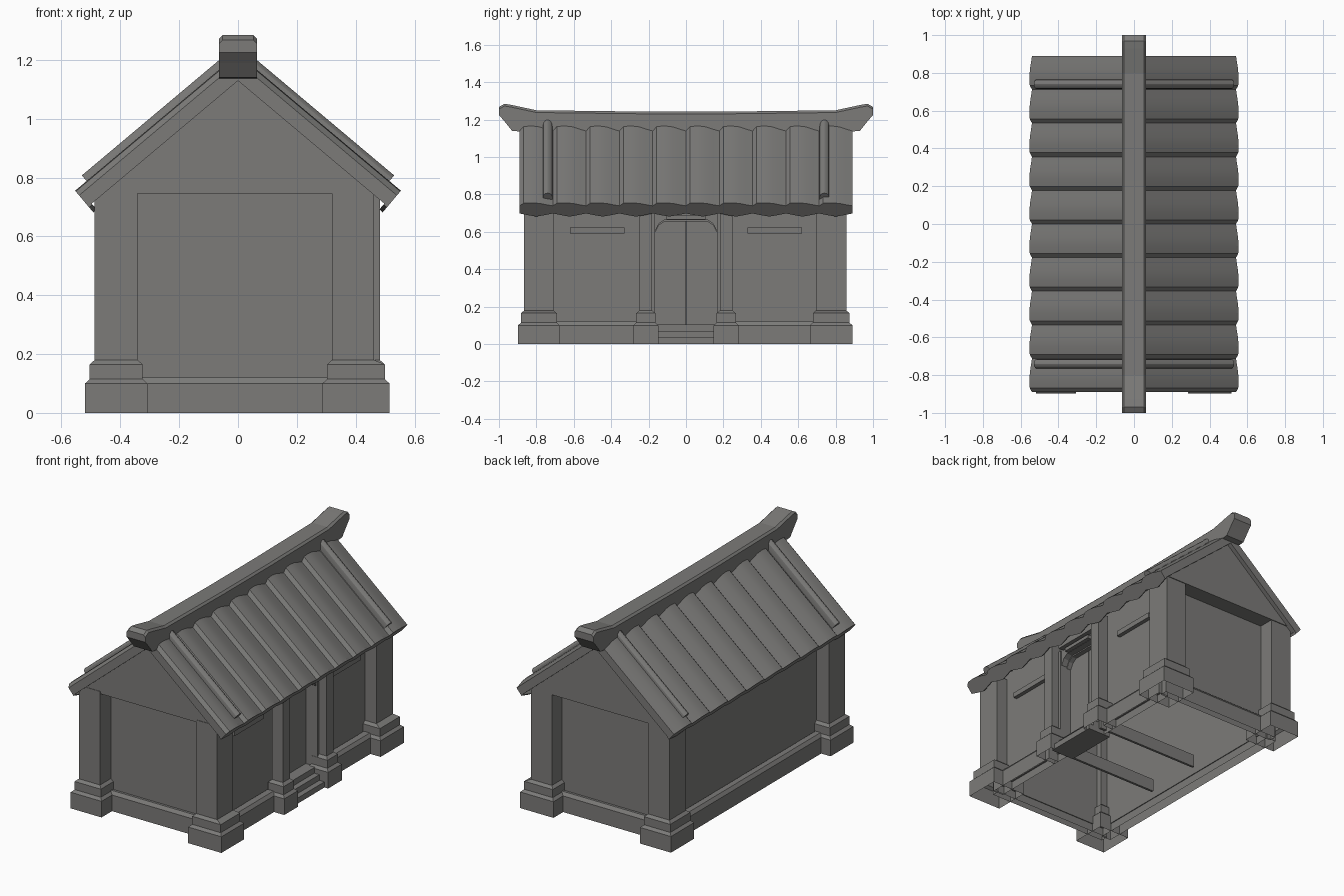
import bpy, bmesh, math

if "Cube" in bpy.data.objects:
    bpy.data.objects.remove(bpy.data.objects["Cube"])

stone = bpy.data.materials.new("warm_grey")
stone.diffuse_color = (0.2, 0.197, 0.19, 1)
stone.use_nodes = True
stone.node_tree.nodes["Principled BSDF"].inputs["Base Color"].default_value = stone.diffuse_color


def loft(name, rings, smooth=False, bottom=True):
    """Solid through a list of equal-length point rings; the first end can stay open."""
    bm = bmesh.new()
    vs = [[bm.verts.new(p) for p in r] for r in rings]
    n = len(vs[0])
    for a, b in zip(vs, vs[1:]):
        for i in range(n):
            j = (i + 1) % n
            bm.faces.new((a[i], a[j], b[j], b[i]))
    first = bm.faces.new(vs[0])
    bm.faces.new(vs[-1])
    bmesh.ops.recalc_face_normals(bm, faces=bm.faces)
    if not bottom:
        bmesh.ops.delete(bm, geom=[first], context='FACES_ONLY')
    me = bpy.data.meshes.new(name)
    bm.to_mesh(me)
    bm.free()
    me.materials.append(stone)
    ob = bpy.data.objects.new(name, me)
    bpy.context.collection.objects.link(ob)
    if smooth:
        bpy.ops.object.select_all(action='DESELECT')
        ob.select_set(True)
        bpy.context.view_layer.objects.active = ob
        bpy.ops.object.shade_smooth_by_angle(angle=math.radians(30))
    return ob


def rect(x0, x1, y0, y1, z, i=0, r=None):
    r = i if r is None else r
    return [(x0 + i, y0 + i, z), (x1 - r, y0 + i, z), (x1 - r, y1 - i, z), (x0 + i, y1 - i, z)]


def box(name, x0, x1, y0, y1, z0, z1):
    return loft(name, [rect(x0, x1, y0, y1, z0), rect(x0, x1, y0, y1, z1)])


def pillar(name, x0, x1, y0, y1, top, right=.033):
    """Hollow square post on a two-tier chamfered plinth."""
    tiers = [(0, 0, 0), (.10, 0, 0), (.115, .016, .016), (.165, .016, .016),
             (.18, .033, right), (top, .033, right)]
    return loft(name, [rect(x0, x1, y0, y1, z, i, r) for z, i, r in tiers], bottom=False)


def sill(name, x0, x1, y0, y1):
    return loft(name, [rect(x0, x1, y0, y1, z, i) for z, i in [(0, 0), (.10, 0), (.12, .015)]],
                bottom=False)


# Corner pillars
for xn, x0, x1, right in (("left", -.52, -.308, .033), ("right", .287, .515, .052)):
    for yn, y0, y1 in (("front", -.898, -.675), ("back", .662, .89)):
        pillar(f"corner_pillar_{yn}_{xn}", x0, x1, y0, y1, .76, right)

# Gable ends: recessed wall, sill and triangular top
for s, n in ((-1, "front"), (1, "back")):
    a, b = sorted((s * .76, s * .745))
    box(f"gable_wall_{n}", -.40, .39, a, b, .05, .77)
    a, b = sorted((s * .795, s * .75))
    sill(f"gable_sill_{n}", -.42, .42, a, b)
    tri = [(-.487, .745), (.482, .745), (0, 1.15)]
    loft(f"gable_top_{n}", [[(x, s * y, z) for x, z in tri] for y in (.862, .75)])

# Long walls
box("left_wall", -.40, -.385, -.75, .75, .05, .80)
sill("left_sill", -.455, -.39, -.76, .76)
for s, n in ((-1, "front"), (1, "back")):
    a, b = sorted((s * .17, s * .75))
    box(f"right_wall_{n}", .37, .385, a, b, .05, .80)
    a, b = sorted((s * .25, s * .76))
    sill(f"right_sill_{n}", .375, .445, a, b)
    a, b = sorted((s * .33, s * .62))
    box(f"wall_ledge_{n}", .38, .41, a, b, .59, .622)
    # Door posts, jambs, leaves and floor beams
    a, b = sorted((s * .148, s * .282))
    pillar(f"door_post_{n}", .375, .515, a, b, .76)
    a, b = sorted((s * .165, s * .19))
    box(f"door_jamb_{n}", .325, .43, a, b, .10, .70)
    a, b = sorted((s * .002, s * .17))
    box(f"door_leaf_{n}", .33, .35, a, b, .10, .70)
    a, b = sorted((s * .18, s * .195))
    box(f"floor_beam_{n}", -.30, .42, a, b, .02, .10)

# Door head: nested arch frames and lintel
half = [(.185, .57), (.163, .60), (.145, .635), (.115, .655)]
for k, (x0, x1) in enumerate(((.34, .38), (.38, .42))):
    g = k * .008
    arch = [(y, z + g) for y, z in half] + [(-y, z + g) for y, z in half[::-1]]
    arch += [(-.185, .76), (.185, .76)]
    loft(f"door_arch_{k}", [[(x, y, z) for y, z in arch] for x in (x0, x1)])
box("door_lintel", .40, .445, -.105, .105, .665, .687)
box("door_lintel_upper", .38, .455, -.15, .15, .70, .74)

# Door steps
for k, (x, z) in enumerate(((.49, .035), (.455, .07), (.42, .105))):
    box(f"door_step_{k}", .33, x, -.17, .17, max(0, z - .035), z)

# Roof: pantile slabs, drip tiles and verge bars in a slope frame
DX, DZ, EAVE, TILES, HALF = .7657, .6432, .70, 10, .89
P = 2 * HALF / TILES
WAVE = [(0, .003), (.12, .021), (.35, .024), (.6, .020), (.82, .010)]


def slope(side, y, s, h):
    return (side * (s * DX + h * DZ), y, 1.189 - s * DZ + h * DX)


for side, n in ((-1, "left"), (1, "right")):
    top = [(-HALF + (i + u) * P, h) for i in range(TILES) for u, h in WAVE] + [(HALF, .003)]
    sec = top + [(HALF, -.046), (-HALF, -.046)]
    loft(f"roof_tiles_{n}", [[slope(side, y, s, h) for y, h in sec] for s in (0, EAVE)], True)
    for i in range(TILES):
        y0 = -HALF + i * P
        drip = WAVE + [(1, .003), (1, -.05), (.75, -.062), (.5, -.072), (.25, -.062), (0, -.05)]
        loft(f"drip_tile_{n}_{i}",
             [[slope(side, y0 + u * P, s, h) for u, h in drip] for s in (EAVE - .012, EAVE + .003)])
    for sy, m in ((-1, "front"), (1, "back")):
        arc = [(math.cos(math.pi * k / 6) * .025, .024 + math.sin(math.pi * k / 6) * .025)
               for k in range(7)] + [(-.025, -.01), (.025, -.01)]
        loft(f"verge_bar_{n}_{m}",
             [[slope(side, sy * .74 + a, s, h) for a, h in arc] for s in (.04, .652)], True)

# Ridge beam with upswept ends: section lofted along y
stations = [(1.0, 1.225, 1.268), (.97, 1.19, 1.285), (.93, 1.14, 1.278), (.80, 1.13, 1.25),
            (.23, 1.13, 1.243)]
line = [(-y, b, t) for y, b, t in stations] + stations[::-1]
loft("ridge_beam", [[(-.064, y, b), (.064, y, b), (.064, y, t - .012), (.052, y, t),
                     (-.052, y, t), (-.064, y, t - .012)] for y, b, t in line])
